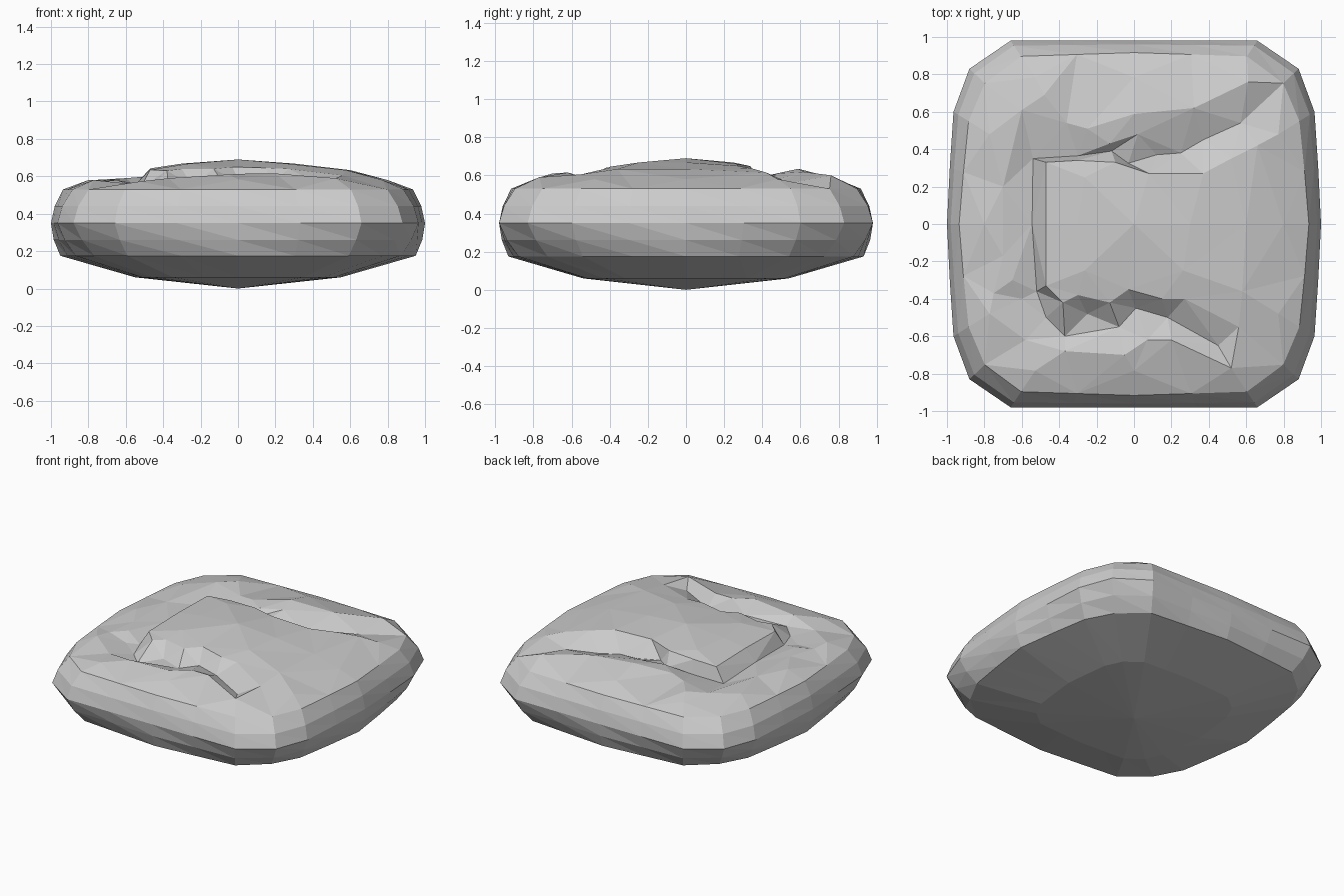
import bpy, bmesh
from mathutils import Vector
from mathutils.geometry import delaunay_2d_cdt, intersect_point_line

if "Cube" in bpy.data.objects:
    bpy.data.objects.remove(bpy.data.objects["Cube"])

# Rounded-square plan outline, mirrored from one quadrant
quad = [(1, 0), (.985, .3), (.965, .6), (.88, .83), (.66, .98), (.33, .98), (0, .98)]
half = quad + [(-x, y) for x, y in quad[-2::-1]]
outline = half + [(x, -y) for x, y in half[-2:0:-1]]
n = len(outline)


# One level of the stone, with its four corners pulled in
def ring(scale, z, pull):
    pts = []
    for x, y in outline:
        s = scale - pull * min(abs(x), abs(y)) / max(abs(x), abs(y))
        pts.append(Vector((x * s, y * s, z)))
    return pts


# Levels from the top rim down to the underside: scale, height, corner pull
levels = [(.935, .53, .03), (.98, .44, .01), (1, .35, 0), (.985, .26, .04),
          (.95, .175, .08), (.55, .06, .03)]

# Crown of the stone: height against rounded distance from the centre
crown = [(0, .69), (.3, .668), (.6, .633), (.8, .58), (.935, .53), (1.1, .45)]


def crown_height(x, y):
    d = (x ** 4 + y ** 4) ** .25
    for (a, za), (b, zb) in zip(crown, crown[1:]):
        if d <= b:
            return za + (zb - za) * (d - a) / (b - a)
    return crown[-1][1]


# U-shaped groove around the raised plateau: outer rim, floor, plateau edge
rim = [(.61, .76, .60), (.32, .62, .618), (.02, .48, .61), (-.13, .43, .60),
       (-.25, .51, .60), (-.36, .54, .585), (-.48, .69, .60), (-.6, .61, .59),
       (-.7, .2, .58), (-.7, -.17, .58), (-.75, -.37, .57), (-.65, -.3, .58),
       (-.6, -.4, .545), (-.58, -.62, .56), (-.37, -.68, .59), (-.05, -.7, .61),
       (.07, -.62, .615), (.2, -.62, .615), (.52, -.77, .59)]
floor = [(.57, .54, .56), (.37, .45, .55), (.25, .38, .55), (.12, .37, .55),
         (-.03, .325, .56), (-.12, .39, .56), (-.3, .365, .55), (-.54, .35, .54),
         (-.545, 0, .56), (-.52, -.36, .54), (-.47, -.5, .535), (-.37, -.6, .54),
         (-.25, -.48, .555), (-.08, -.55, .56), (.01, -.45, .565), (.18, -.5, .56),
         (.45, -.65, .555)]
plateau = [(.66, .42, .615), (.52, .35, .635), (.37, .27, .65), (.08, .27, .66),
           (-.1, .33, .65), (-.3, .34, .645), (-.47, .33, .635), (-.47, 0, .642),
           (-.47, -.33, .635), (-.38, -.42, .63), (-.3, -.38, .64), (-.13, -.42, .64),
           (-.03, -.35, .65), (.15, -.4, .645), (.27, -.4, .64), (.56, -.55, .605)]

pts = ring(*levels[0])
edges = []
for line in (rim, floor, plateau):
    first = len(pts)
    pts += [Vector(p) for p in line]
    edges += [(i, i + 1) for i in range(first, len(pts) - 1)]


# Loose crown points, kept clear of the groove
def clear_of_groove(p):
    for a, b in edges:
        q, t = intersect_point_line(p, pts[a].xy, pts[b].xy)
        q = pts[a].xy + (pts[b].xy - pts[a].xy) * min(1, max(0, t))
        if (p - q).length < .08:
            return False
    return True


loose = [Vector((0, 0))]
for scale, step in ((.3, 3), (.6, 2), (.8, 2)):
    loose += [Vector((x * scale, y * scale)) for x, y in outline[::step]]
pts += [Vector((p.x, p.y, crown_height(*p))) for p in loose if clear_of_groove(p)]

# Triangulate the top
ring_edges = [(i, (i + 1) % n) for i in range(n)]
co, _, faces, orig, _, _ = delaunay_2d_cdt([p.xy for p in pts], edges + ring_edges, [], 0, 1e-5)
bm = bmesh.new()
top = []
for c, src in zip(co, orig):
    z = pts[src[0]].z if src else crown_height(*c)
    top.append(bm.verts.new((c.x, c.y, z)))
for f in faces:
    bm.faces.new([top[i] for i in f])

# Sides and underside: levels lofted down to the bottom point
rings = [[bm.verts.new(p) for p in ring(*level)] for level in levels]
for up, low in zip(rings, rings[1:]):
    for i in range(n):
        j = (i + 1) % n
        bm.faces.new((up[i], low[i], low[j]))
        bm.faces.new((up[i], low[j], up[j]))
base = bm.verts.new((0, 0, 0))
for i in range(n):
    bm.faces.new((rings[-1][i], base, rings[-1][(i + 1) % n]))

bmesh.ops.remove_doubles(bm, verts=bm.verts, dist=.002)
bmesh.ops.recalc_face_normals(bm, faces=bm.faces)
mesh = bpy.data.meshes.new("flat_stone")
bm.to_mesh(mesh)
bm.free()
stone = bpy.data.objects.new("flat_stone", mesh)
bpy.context.collection.objects.link(stone)
